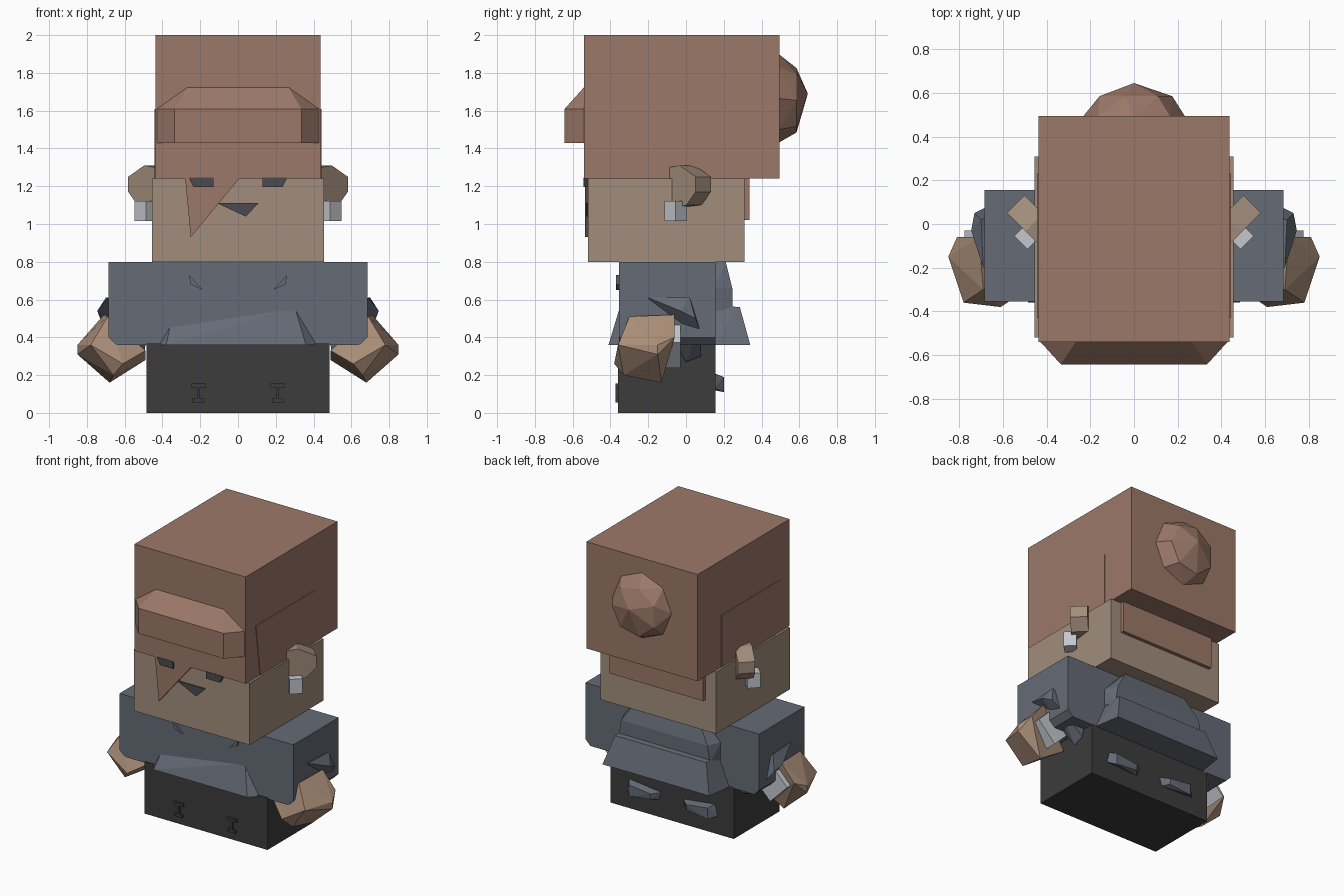
import bpy, bmesh
from math import cos, sin, pi, radians
from mathutils import Vector, Matrix


def material(name, rgb):
    m = bpy.data.materials.new(name)
    m.diffuse_color = (*rgb, 1)
    return m


HAIR = material("brown_hair", (0.33, 0.19, 0.14))
SKIN = material("skin", (0.36, 0.27, 0.20))
HAND = material("hand_skin", (0.40, 0.27, 0.19))
CLOTH = material("jacket_cloth", (0.13, 0.145, 0.18))
PANTS = material("dark_pants", (0.045, 0.045, 0.047))
DARK = material("face_dark", (0.07, 0.07, 0.08))
LIGHT = material("light_metal", (0.55, 0.58, 0.62))


def hull(name, pts, mat):
    """Flat-faced convex solid around a few points."""
    bm = bmesh.new()
    for p in pts:
        bm.verts.new(p)
    res = bmesh.ops.convex_hull(bm, input=bm.verts[:])
    junk = [g for g in res["geom_interior"] if isinstance(g, bmesh.types.BMVert)]
    if junk:
        bmesh.ops.delete(bm, geom=junk, context='VERTS')
    bmesh.ops.dissolve_limit(bm, angle_limit=radians(1), verts=bm.verts[:], edges=bm.edges[:])
    bmesh.ops.recalc_face_normals(bm, faces=bm.faces[:])
    me = bpy.data.meshes.new(name)
    bm.to_mesh(me)
    bm.free()
    me.materials.append(mat)
    ob = bpy.data.objects.new(name, me)
    bpy.context.collection.objects.link(ob)
    return ob


def pair(name, pts, mat):
    """The same solid on both sides of x = 0."""
    hull("right_" + name, pts, mat)
    hull("left_" + name, [(-x, y, z) for x, y, z in pts], mat)


def box_pts(x0, x1, y0, y1, z0, z1):
    return [(x, y, z) for x in (x0, x1) for y in (y0, y1) for z in (z0, z1)]


def turned_box(centre, size, angle, axis):
    h = [s / 2 for s in size]
    rot = Matrix.Rotation(radians(angle), 3, axis)
    return [tuple(Vector(centre) + rot @ Vector(p))
            for p in box_pts(-h[0], h[0], -h[1], h[1], -h[2], h[2])]


def prism_y(profile, y0, y1):
    return [(x, y, z) for x, z in profile for y in (y0, y1)]


def both(pts):
    return [(s * x, y, z) for x, y, z in pts for s in (-1, 1)]


# Main blocks
hull("pants", box_pts(-0.485, 0.485, -0.36, 0.155, 0, 0.37), PANTS)
hull("jacket", prism_y([(s * x, z) for s in (-1, 1) for x, z in
     [(0.645, 0.36), (0.685, 0.40), (0.685, 0.80)]], -0.355, 0.155), CLOTH)
hull("head", box_pts(-0.455, 0.455, -0.52, 0.31, 0.80, 1.24), SKIN)
hull("hair", box_pts(-0.438, 0.438, -0.54, 0.495, 1.24, 2.0), HAIR)

# Front hair roll, back hair panel and side panels
hull("front_hair_roll", both([
    (0.437, -0.53, 1.43), (0.437, -0.53, 1.61), (0.26, -0.53, 1.735),
    (0.335, -0.642, 1.43), (0.335, -0.642, 1.61)]), HAIR)
hull("back_hair_panel", box_pts(-0.37, 0.37, 0.30, 0.335, 1.02, 1.25), HAIR)
pair("side_hair_panel", [(x, y, z) for x in (0.43, 0.443) for y, z in
     [(-0.43, 1.61), (0.23, 1.61), (0.23, 1.24), (-0.38, 1.24)]], HAIR)

# Bun: two rings and a tip
bun = [(0, 0.645, 1.69)]
for y, r, n, z in ((0.49, 0.235, 8, 1.665), (0.585, 0.175, 7, 1.655)):
    bun += [(r * cos(2 * pi * i / n), y, z + r * sin(2 * pi * i / n)) for i in range(n)]
hull("hair_bun", bun, HAIR)

# Face
hull("fringe_lock", prism_y([(-0.28, 1.245), (0.01, 1.245), (-0.25, 0.93)], -0.535, -0.51), HAIR)
pair("eye", prism_y([(0.13, 1.245), (0.26, 1.245), (0.235, 1.195), (0.13, 1.195)],
                    -0.543, -0.51), DARK)
hull("mouth", prism_y([(-0.11, 1.11), (0.11, 1.11), (0.04, 1.04)], -0.53, -0.51), DARK)

# Ears set at 45 degrees, with earrings
ear = []
for t, z in [(0, 1.30), (0.08, 1.31), (0.2, 1.25), (0.2, 1.17), (0.13, 1.10), (0, 1.08)]:
    for d in (-0.04, 0.04):
        ear.append((0.40 + 0.707 * t + d, -0.05 + 0.707 * t - d, z))
pair("ear", ear, SKIN)
pair("earring", turned_box((0.488, -0.055, 1.068), (0.085, 0.085, 0.105), 45, 'Z'), LIGHT)

# Arms: sleeve end, cuff and hand
pair("sleeve", [(0.66, -0.2, 0.60), (0.69, -0.2, 0.61), (0.70, 0.02, 0.61),
                (0.745, -0.03, 0.54), (0.73, 0.05, 0.50), (0.69, 0.07, 0.45),
                (0.50, 0.0, 0.27), (0.50, 0.08, 0.30), (0.48, 0.08, 0.45)], CLOTH)
pair("cuff", turned_box((0.635, -0.07, 0.38), (0.21, 0.08, 0.19), 45, 'Y'), LIGHT)
pair("hand", [(0.69, -0.30, 0.51), (0.71, -0.06, 0.52), (0.81, -0.06, 0.40),
              (0.85, -0.15, 0.36), (0.85, -0.15, 0.31), (0.78, -0.36, 0.36),
              (0.68, -0.13, 0.16), (0.66, -0.33, 0.20), (0.61, -0.38, 0.26),
              (0.49, -0.30, 0.33), (0.49, -0.12, 0.28)], HAND)

# Jacket flaps, front and back
hull("front_hem_flap", [(-0.42, -0.35, 0.36), (-0.36, -0.35, 0.46), (0.30, -0.35, 0.56),
                        (0.42, -0.35, 0.36), (-0.38, -0.41, 0.36), (0.36, -0.41, 0.36)], CLOTH)
hull("upper_back_flap", both([(0.25, 0.15, 0.80), (0.25, 0.21, 0.80), (0.34, 0.245, 0.66),
                              (0.38, 0.15, 0.66), (0.36, 0.245, 0.54), (0.38, 0.15, 0.54)]), CLOTH)
hull("back_hem_flap", both([(0.36, 0.15, 0.57), (0.36, 0.285, 0.56), (0.45, 0.15, 0.36),
                            (0.42, 0.34, 0.36)]), CLOTH)

# Small clothing details
pair("chest_fold", prism_y([(0.185, 0.65), (0.26, 0.73), (0.25, 0.68)], -0.37, -0.35), CLOTH)
for part, half, z0, z1 in (("top", 0.037, 0.135, 0.155), ("stem", 0.008, 0.07, 0.14),
                           ("base", 0.03, 0.055, 0.075)):
    pair("knee_seam_" + part, box_pts(0.21 - half, 0.21 + half, -0.374, -0.35, z0, z1), PANTS)
pair("back_pocket", [(0.08, 0.15, 0.18), (0.34, 0.15, 0.21), (0.36, 0.15, 0.13), (0.10, 0.15, 0.12),
                     (0.14, 0.20, 0.17), (0.31, 0.20, 0.19), (0.31, 0.20, 0.11), (0.14, 0.195, 0.13)], CLOTH)
